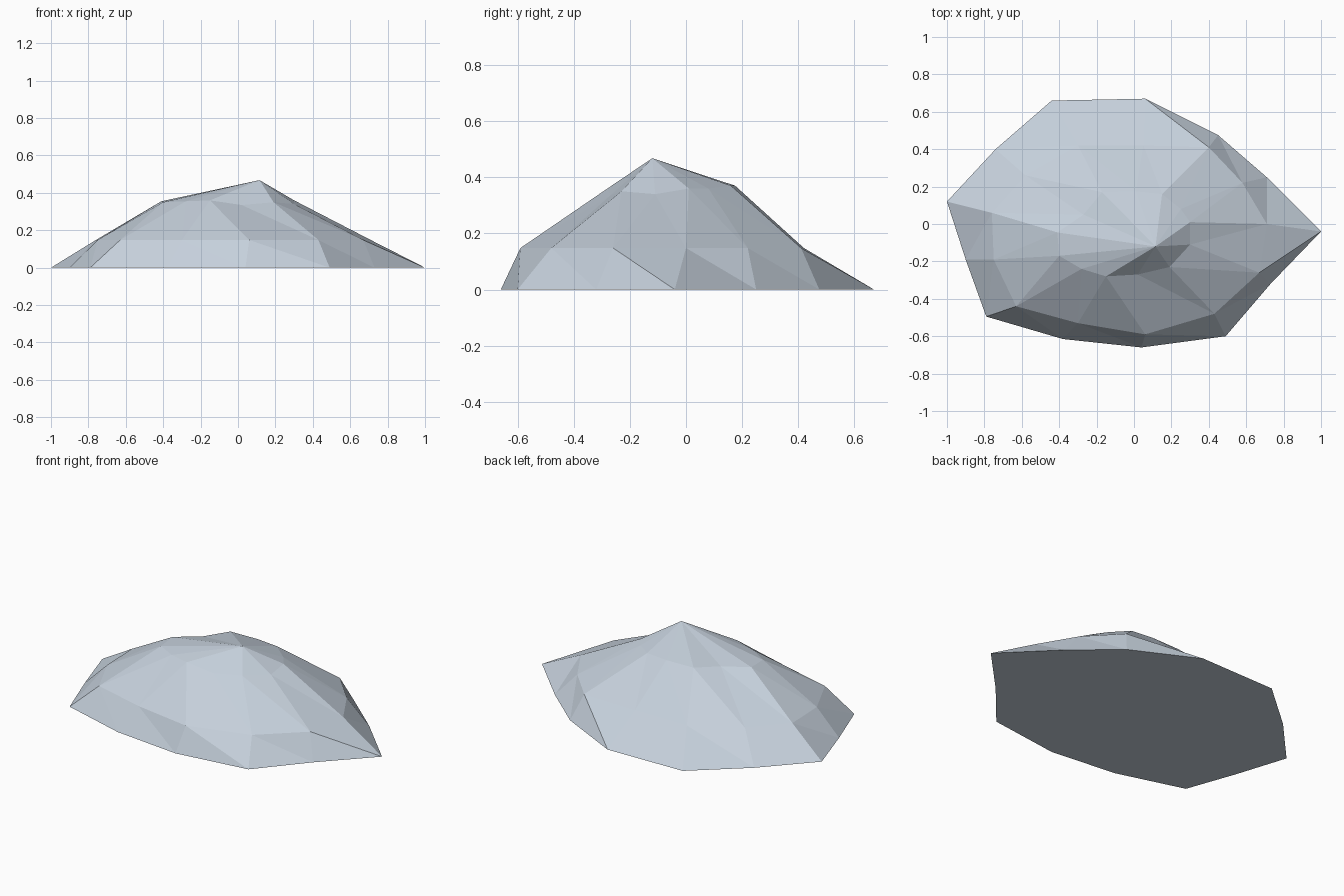
import bpy, bmesh

if "Cube" in bpy.data.objects:
    bpy.data.objects.remove(bpy.data.objects["Cube"])

# One flat pale blue-grey stone colour
stone = bpy.data.materials.new("pale blue-grey stone")
stone.diffuse_color = (0.56, 0.63, 0.71, 1)
stone.use_nodes = True
stone.node_tree.nodes["Principled BSDF"].inputs["Base Color"].default_value = stone.diffuse_color

# Contour rings of the mound, clockwise from the left tip: (x, y)
base = [(-1, .12), (-.74, .40), (-.44, .66), (.06, .67), (.45, .475), (.71, .25), (1, -.04),
        (.73, -.32), (.49, -.60), (.04, -.66), (-.38, -.615), (-.79, -.495), (-.90, -.19)]
middle = [(-.76, .06), (-.58, .26), (-.30, .42), (.05, .42), (.40, .41), (.58, .22), (.71, 0),
          (.67, -.26), (.43, -.48), (.06, -.59), (-.30, -.53), (-.63, -.44), (-.75, -.19)]
upper = [(-.41, -.045), (-.27, .05), (-.17, .17), (.01, .175), (.15, .16), (.25, .08), (.30, .01),
         (.30, -.11), (.19, -.23), (.02, -.27), (-.15, -.28), (-.28, -.24), (-.40, -.17)]
upper_z = [.355, .36, .37, .37, .37, .36, .36, .34, .35, .335, .36, .355, .35]
n = len(base)

bm = bmesh.new()


def ring(points, heights):
    return [bm.verts.new((x, y, z)) for (x, y), z in zip(points, heights)]


rings = [ring(base, [0] * n), ring(middle, [.148] * n), ring(upper, upper_z)]
peak = bm.verts.new((.115, -.12, .468))

# Sloping triangles between neighbouring rings
for low, high in zip(rings, rings[1:]):
    for i in range(n):
        j = (i + 1) % n
        bm.faces.new((low[i], high[j], low[j]))
        bm.faces.new((low[i], high[i], high[j]))

# Cap fan to the peak, and the flat underside
for i in range(n):
    bm.faces.new((rings[2][i], peak, rings[2][(i + 1) % n]))
bm.faces.new(rings[0])
bmesh.ops.recalc_face_normals(bm, faces=bm.faces)

mesh = bpy.data.meshes.new("rock_mound")
bm.to_mesh(mesh)
bm.free()
mesh.materials.append(stone)
bpy.context.collection.objects.link(bpy.data.objects.new("rock_mound", mesh))
